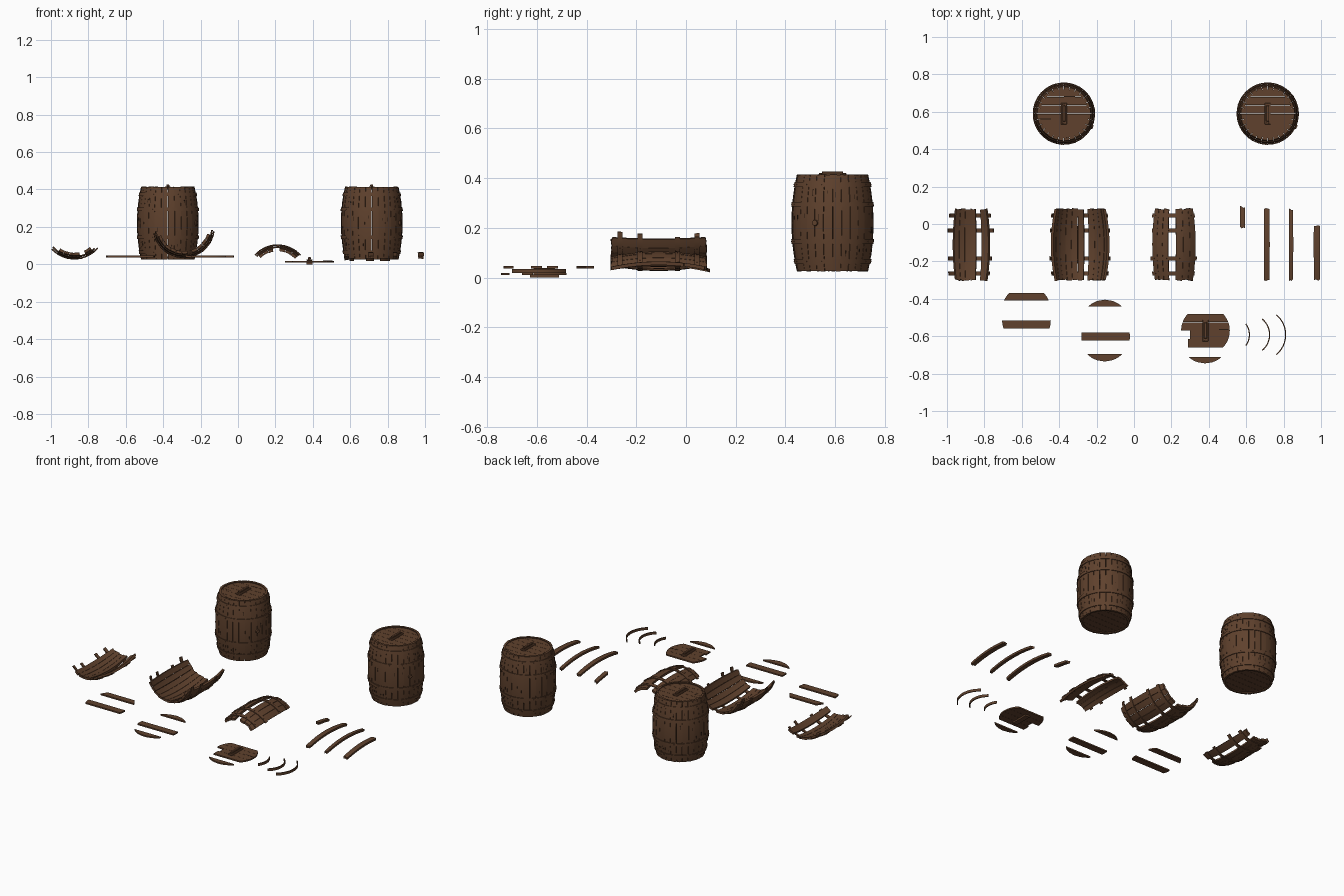
import bpy, bmesh, random
from math import radians, degrees, pi, sin, cos, asin, sqrt
from mathutils import Matrix, Vector

random.seed(4)
if "Cube" in bpy.data.objects:
    bpy.data.objects.remove(bpy.data.objects["Cube"])

HALF, R_END, R_MID, THICK = 0.195, 0.143, 0.165, 0.014
LID_R = 0.13
HOOPS = (-0.155, -0.075, 0.075, 0.155)
PITCH = 360 / 28


def material(name, rgb):
    m = bpy.data.materials.new(name)
    m.use_nodes = True
    m.diffuse_color = (*rgb, 1)
    m.node_tree.nodes["Principled BSDF"].inputs["Base Color"].default_value = (*rgb, 1)
    return m


WOOD = material("old brown wood", (0.115, 0.053, 0.026))
DARK = material("dark crack", (0.022, 0.011, 0.006))
made = []


def finish(name, bm, mat=WOOD):
    bmesh.ops.recalc_face_normals(bm, faces=bm.faces)
    me = bpy.data.meshes.new(name)
    bm.to_mesh(me)
    bm.free()
    me.materials.append(mat)
    ob = bpy.data.objects.new(name, me)
    bpy.context.collection.objects.link(ob)
    made.append(ob)


def bulge(t):
    return R_MID - (R_MID - R_END) * (t / HALF) ** 2


def bent(bm, M, a0, a1, t0, t1, low, high, na=2, nt=1, radius=bulge, jag=0):
    """Curved block between two angles (degrees) and two heights on the barrel surface."""
    grid = {}
    for i in range(na + 1):
        a = radians(a0 + (a1 - a0) * i / na)
        b, e = t0 + random.uniform(0, jag), t1 - random.uniform(0, jag)
        for j in range(nt + 1):
            t = b + (e - b) * j / nt
            for k, off in enumerate((low, high)):
                r = radius(t) + off
                grid[i, j, k] = bm.verts.new(M @ Vector((r * cos(a), r * sin(a), t)))

    def quad(*keys):
        bm.faces.new([grid[k] for k in keys])
    for i in range(na):
        for j in range(nt):
            for k in (0, 1):
                quad((i, j, k), (i + 1, j, k), (i + 1, j + 1, k), (i, j + 1, k))
        for j in (0, nt):
            quad((i, j, 0), (i + 1, j, 0), (i + 1, j, 1), (i, j, 1))
    for j in range(nt):
        for i in (0, na):
            quad((i, j, 0), (i, j + 1, 0), (i, j + 1, 1), (i, j, 1))


def staves(bm, M, a0, a1, jag=0.0):
    n = max(1, round((a1 - a0) / PITCH))
    step = (a1 - a0) / n
    for s in range(n):
        a = a0 + s * step
        lift = random.uniform(-0.0012, 0.0008)
        bent(bm, M, a + 0.3, a + step - 0.3, -HALF, HALF, lift - THICK, lift, 2, 12, jag=jag)


def hoops(bm, M, a0, a1, ragged=0):
    for t in HOOPS:
        b, e = a0 + random.uniform(0, ragged), a1 - random.uniform(0, ragged)
        bent(bm, M, b, e, t - 0.01, t + 0.01, -0.002, 0.004, max(4, round((e - b) / 7)), 2)
        # nail heads
        a = b + 8
        while a < e - 3:
            bent(bm, M, a, a + 1.6, t - 0.002, t + 0.002, 0.003, 0.0055, 1)
            a += 2 * PITCH


def plank(bm, loc, y0, y1, z0, z1, xmin=-1):
    """Slice of a round lid between two chords."""
    n = 6
    ys = [y0 + (y1 - y0) * i / n for i in range(n + 1)]
    w = [sqrt(max(LID_R ** 2 - y * y, 1e-5)) for y in ys]
    pts = [(x, y) for x, y in zip(w, ys)]
    pts += [(max(-x, xmin), y) for x, y in reversed(list(zip(w, ys)))]
    rings = [[bm.verts.new((loc[0] + x, loc[1] + y, z)) for x, y in pts] for z in (z0, z1)]
    for r in rings:
        bm.faces.new(r)
    for i in range(len(pts)):
        j = (i + 1) % len(pts)
        bm.faces.new((rings[0][i], rings[0][j], rings[1][j], rings[1][i]))


def box(bm, loc, size):
    bmesh.ops.create_cube(bm, size=1, matrix=Matrix.Translation(loc) @ Matrix.Diagonal((*size, 1)))


def handle(name, x, y, z):
    bm = bmesh.new()
    box(bm, (x, y, z + 0.004), (0.032, 0.116, 0.008))
    box(bm, (x, y, z + 0.013), (0.016, 0.086, 0.012))
    bmesh.ops.bevel(bm, geom=bm.edges[:], offset=0.0025, segments=1, affect='EDGES')
    for s in (-1, 1):
        bmesh.ops.create_cone(bm, cap_ends=True, segments=10, radius1=0.007, radius2=0.006,
                              depth=0.006, matrix=Matrix.Translation((x, y + s * 0.049, z + 0.009)))
    finish(name, bm)


def lid(name, x, y, z):
    bm = bmesh.new()
    edges = [-LID_R, -0.09, -0.045, 0, 0.045, 0.09, LID_R]
    for a, b in zip(edges, edges[1:]):
        plank(bm, (x, y), a + 0.0006, b - 0.0006, z, z + 0.009)
    finish(name, bm)


# Whole barrels
for side, x in (("right", -0.375), ("left", 0.715)):
    y, zc = 0.59, 0.22
    M = Matrix.Translation((x, y, zc))
    bm = bmesh.new()
    staves(bm, M, 0, 360, 0.002)
    finish(side + "_barrel_staves", bm)
    bm = bmesh.new()
    hoops(bm, M, 0, 360)
    finish(side + "_barrel_hoops", bm)
    lid(side + "_barrel_lid", x, y, zc + 0.179)
    lid(side + "_barrel_bottom", x, y, zc - 0.188)
    handle(side + "_barrel_handle", x, y, zc + 0.188)
    # bung in the side wall
    bm = bmesh.new()
    bmesh.ops.create_cone(bm, cap_ends=True, segments=16, radius1=0.014, radius2=0.011, depth=0.014,
                          matrix=M @ Matrix.Rotation(radians(-25), 4, 'Z')
                          @ Matrix.Translation((R_MID, 0, 0)) @ Matrix.Rotation(pi / 2, 4, 'Y'))
    finish(side + "_barrel_bung", bm)
    # short splits in the staves
    bm = bmesh.new()
    for i in range(28):
        a = i * PITCH + random.uniform(3, 9)
        t = random.choice((-0.115, -0.03, 0.03, 0.115)) + random.uniform(-0.01, 0.01)
        h = random.uniform(0.006, 0.014)
        bent(bm, M, a, a + 0.7, t - h, t + h, -0.003, 0.0012, 1, 2)
    finish(side + "_barrel_splits", bm, DARK)

# Cracks on one lid
bm = bmesh.new()
box(bm, (-0.345, 0.682, 0.408), (0.06, 0.004, 0.001))
box(bm, (-0.475, 0.562, 0.408), (0.06, 0.004, 0.001))
finish("lid_cracks", bm, DARK)


def lying(x, z, up):
    """Barrel axis along y, with angle zero pointing up or down."""
    return Matrix(((0, 1, 0, x), (0, 0, 1, -0.11), (up, 0, 0, z), (0, 0, 0, 1)))


# Broken barrel sections: position, facing, stave spans, hoop span
sections = {
    "small_section": (lying(-0.875, 0.192, -1), ((-35, 12), (23, 40)), (-50, 50)),
    "large_section": (lying(-0.29, 0.2, -1), ((-70, 9), (18, 74)), (-82, 84)),
    "arched_section": (lying(0.212, -0.06, 1), ((-44, -10), (4, 46)), (-52, 49)),
}
for name, (M, spans, reach) in sections.items():
    bm = bmesh.new()
    for a0, a1 in spans:
        staves(bm, M, a0, a1, 0.009)
    finish(name + "_staves", bm)
    bm = bmesh.new()
    hoops(bm, M, *reach, ragged=9)
    finish(name + "_hoops", bm)

# Loose staves: x, half width in degrees, start, end, top height
loose = ((0.58, 5, 0.085, 0.208, 0.06), (0.71, 5.5, -HALF, HALF, 0.065),
         (0.84, 4, -HALF, HALF, 0.065), (0.978, 6, -HALF, 0.105, 0.065))
for i, (x, w, t0, t1, top) in enumerate(loose):
    bm = bmesh.new()
    bent(bm, lying(x, top - R_MID, 1), -w, w, t0, t1, -THICK, 0, 3, 12, jag=0.012)
    finish(f"loose_stave_{i + 1}", bm)

# Loose lid planks: centre, then lower and upper chord
pieces = ((-0.575, -0.46, 0.05, 0.09), (-0.575, -0.515, -0.045, 0),
          (-0.155, -0.535, 0.094, LID_R), (-0.152, -0.602, -0.022, 0.022),
          (-0.157, -0.605, -LID_R, -0.09))
for i, (x, y, y0, y1) in enumerate(pieces):
    bm = bmesh.new()
    plank(bm, (x, y), y0, y1, 0.037, 0.046)
    finish(f"loose_lid_plank_{i + 1}", bm)

# Broken lid with a notch, its handle and the split-off edge
bm = bmesh.new()
centre = (0.382, -0.57)
for y0, y1, xmin in ((0.045, 0.09, -1), (0, 0.045, -1), (-0.045, 0, -0.082), (-0.09, -0.045, -0.094)):
    plank(bm, centre, y0 + 0.0005, y1 - 0.0005, 0.01, 0.019, xmin)
plank(bm, (0.38, -0.615), -LID_R, -0.096, 0.01, 0.019)
box(bm, (*centre, 0.006), (0.032, 0.116, 0.012))
finish("broken_lid", bm)
handle("broken_lid_handle", *centre, 0.019)
bm = bmesh.new()
box(bm, (0.48, -0.565, 0.019), (0.05, 0.005, 0.001))
finish("broken_lid_crack", bm, DARK)

# Loose hoop pieces: far x, radius, half chord
for i, (x, r, c) in enumerate(((0.62, 0.1, 0.06), (0.728, 0.112, 0.086), (0.814, 0.14, 0.108))):
    a = degrees(asin(c / r))
    bm = bmesh.new()
    bent(bm, Matrix.Translation((x - r, -0.592, 0.026)), -a, a, -0.008, 0.008, -0.006, 0, 16, 1,
         radius=lambda t, r=r: r)
    finish(f"loose_hoop_{i + 1}", bm)

# Smooth the curved surfaces, keeping edges crisp
bpy.ops.object.select_all(action='DESELECT')
for ob in made:
    ob.select_set(True)
bpy.context.view_layer.objects.active = made[0]
bpy.ops.object.shade_smooth_by_angle(angle=radians(30))
